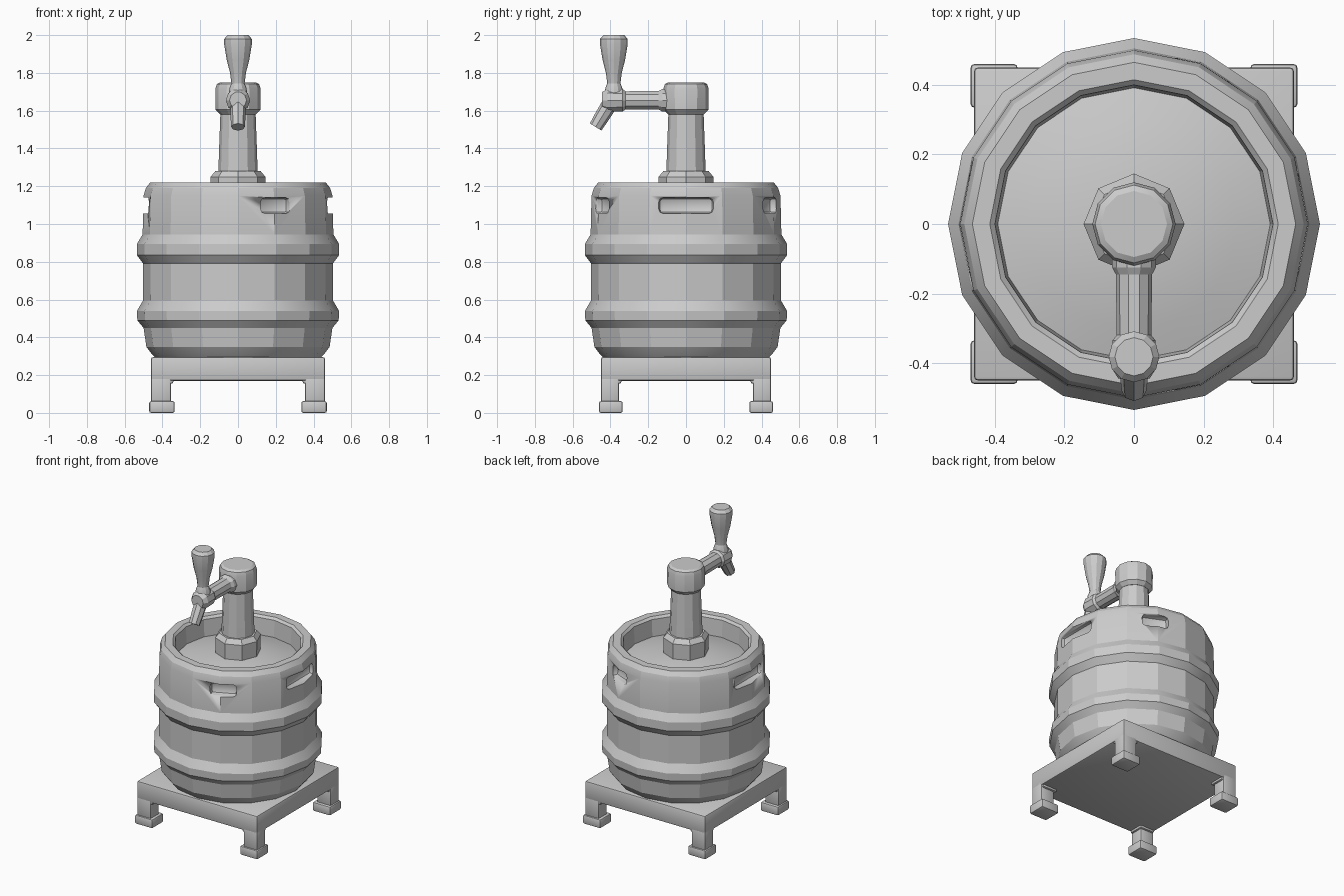
import bpy, bmesh
from math import radians, cos, sin, pi
from mathutils import Vector, Matrix

cube = bpy.data.objects.get("Cube")
if cube:
    bpy.data.objects.remove(cube, do_unlink=True)

grey = bpy.data.materials.new("plain grey")
grey.use_nodes = True
tone = (0.6, 0.6, 0.6, 1)
grey.diffuse_color = tone
grey.node_tree.nodes["Principled BSDF"].inputs["Base Color"].default_value = tone


def finish(name, bm, angle=20):
    bmesh.ops.recalc_face_normals(bm, faces=bm.faces[:])
    mesh = bpy.data.meshes.new(name)
    bm.to_mesh(mesh)
    bm.free()
    mesh.materials.append(grey)
    ob = bpy.data.objects.new(name, mesh)
    bpy.context.collection.objects.link(ob)
    bpy.ops.object.select_all(action='DESELECT')
    ob.select_set(True)
    bpy.context.view_layer.objects.active = ob
    bpy.ops.object.shade_smooth_by_angle(angle=radians(angle))
    return ob


def lathe(name, profile, sides, start=(0, 0, 0), axis=(0, 0, 1), angle=20):
    """Turn (radius, height) points round an axis and close both ends."""
    bm = bmesh.new()
    turn = Vector((0, 0, 1)).rotation_difference(Vector(axis)).to_matrix()
    rings = []
    for r, h in profile:
        ring = []
        for i in range(sides):
            a = 2 * pi * i / sides
            p = turn @ Vector((r * cos(a), r * sin(a), h)) + Vector(start)
            ring.append(bm.verts.new(p))
        rings.append(ring)
    for a, b in zip(rings, rings[1:]):
        for i in range(sides):
            j = (i + 1) % sides
            bm.faces.new((a[i], a[j], b[j], b[i]))
    bm.faces.new(rings[0])
    bm.faces.new(rings[-1])
    return finish(name, bm, angle)


def box(name, lo, hi, bevel=0.01, matrix=Matrix()):
    bm = bmesh.new()
    lo, hi = Vector(lo), Vector(hi)
    bmesh.ops.create_cube(bm, size=1)
    for v in bm.verts:
        v.co = (lo + hi) / 2 + Vector(c * s for c, s in zip(v.co, hi - lo))
    bmesh.ops.bevel(bm, geom=bm.edges[:], offset=bevel, segments=2,
                    profile=0.5, affect='EDGES')
    bm.transform(matrix)
    return finish(name, bm, 35)


# Keg shell with two hoops, rim and sunken domed lid
keg = lathe("keg", [
    (0.43, 0.285), (0.455, 0.31), (0.485, 0.35), (0.5, 0.45), (0.533, 0.49),
    (0.535, 0.54), (0.503, 0.595), (0.502, 0.79), (0.535, 0.835),
    (0.535, 0.895), (0.505, 0.945), (0.5, 1.15), (0.488, 1.19), (0.465, 1.22),
    (0.415, 1.22), (0.4, 1.205), (0.392, 1.09), (0.3, 1.115), (0.15, 1.145)],
    16)

# Hand-hold pockets cut into the shell
for degrees, half in ((0, 0.145), (180, 0.145), (66, 0.085), (-66, 0.085)):
    cutter = box("pocket_cutter", (0.445, -half, 1.055), (0.6, half, 1.14),
                 0.025, Matrix.Rotation(radians(degrees), 4, 'Z'))
    cut = keg.modifiers.new("pocket", 'BOOLEAN')
    cut.operation = 'DIFFERENCE'
    cut.solver = 'EXACT'
    cut.object = cutter
    bpy.context.view_layer.objects.active = keg
    # Boolean goes ahead of the smoothing so sharp edges are kept
    while keg.modifiers[0] != cut:
        bpy.ops.object.modifier_move_up(modifier=cut.name)
    bpy.ops.object.modifier_apply(modifier=cut.name)
    bpy.data.objects.remove(cutter, do_unlink=True)

# Stand: slab, four legs with feet and sloped corner braces
box("stand_top", (-0.46, -0.45, 0.17), (0.46, 0.45, 0.295))
for sx, side in ((-1, "right"), (1, "left")):
    for sy, end in ((-1, "front"), (1, "back")):
        def corner(part, inner, outer, z0, z1):
            xs = sorted((sx * inner, sx * outer))
            ys = sorted((sy * inner, sy * (outer - 0.01)))
            box(f"{end}_{side}_{part}", (xs[0], ys[0], z0), (xs[1], ys[1], z1))
        corner("leg", 0.355, 0.46, 0.05, 0.2)
        corner("foot", 0.335, 0.47, 0, 0.062)
        corner("brace", 0.342, 0.455, 0.155, 0.2)

# Tap tower
lathe("tower_collar", [(0.142, 1.12), (0.145, 1.25), (0.12, 1.28)], 8)
lathe("tower_column", [(0.105, 1.25), (0.1, 1.4), (0.092, 1.62)], 12)
lathe("tower_cap", [(0.095, 1.58), (0.118, 1.605), (0.12, 1.715),
                    (0.112, 1.74), (0.095, 1.75)], 12)

# Tap arm and valve body running forwards
lathe("tap_arm", [(0.063, 0.08), (0.063, 0.125), (0.052, 0.145), (0.05, 0.32),
                  (0.062, 0.335), (0.064, 0.415), (0.045, 0.445)],
      10, (0, 0, 1.655), (0, -1, 0))

# Spout tilted down and forwards
lathe("tap_spout", [(0.042, 0), (0.04, 0.09), (0.036, 0.16)],
      8, (0, -0.395, 1.65), Vector((0, -0.52, -0.85)).normalized())

# Pull handle
lathe("tap_handle", [(0.05, 1.68), (0.045, 1.72), (0.035, 1.745),
                     (0.042, 1.8), (0.06, 1.87), (0.073, 1.95),
                     (0.073, 1.98), (0.055, 2.0)], 12, (0, -0.382, 0))
